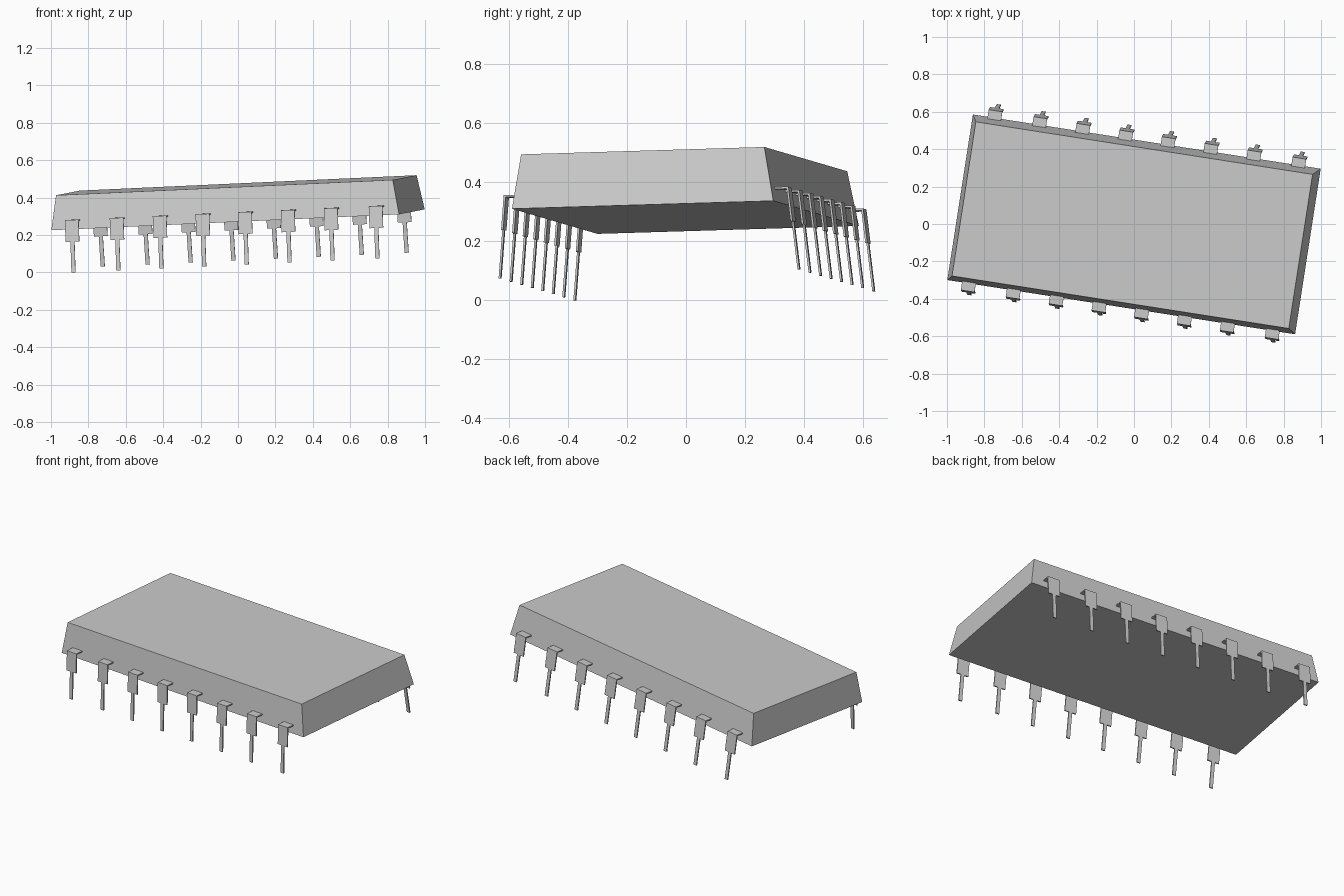
import bpy, bmesh, math
from mathutils import Matrix, Vector

if "Cube" in bpy.data.objects:
    bpy.data.objects.remove(bpy.data.objects["Cube"])

# Slightly tilted frame that the whole chip sits in
ax_u = Vector((1.86, -0.29, 0.085)).normalized()
ax_n = ax_u.cross(Vector((0.14, 0.885, 0.027))).normalized()
ax_v = ax_n.cross(ax_u)
FRAME = Matrix((ax_u, ax_v, ax_n)).transposed().to_4x4()
FRAME.translation = (0, -0.002, 0.281)

grey = bpy.data.materials.new("light_grey")
grey.diffuse_color = (0.6, 0.6, 0.6, 1)
grey.use_nodes = True
grey.node_tree.nodes["Principled BSDF"].inputs["Base Color"].default_value = grey.diffuse_color


def make_object(name, bm, matrix):
    bmesh.ops.recalc_face_normals(bm, faces=bm.faces)
    mesh = bpy.data.meshes.new(name)
    bm.to_mesh(mesh)
    bm.free()
    mesh.materials.append(grey)
    obj = bpy.data.objects.new(name, mesh)
    obj.matrix_world = matrix
    bpy.context.collection.objects.link(obj)
    return obj


def loft(bm, ring_a, ring_b):
    """Closed solid between two matching outlines."""
    a = [bm.verts.new(p) for p in ring_a]
    b = [bm.verts.new(p) for p in ring_b]
    bm.faces.new(a[::-1])
    bm.faces.new(b)
    for i in range(len(a)):
        j = (i + 1) % len(a)
        bm.faces.new((a[i], a[j], b[j], b[i]))


def rect(hx, hy, z):
    return [(-hx, -hy, z), (hx, -hy, z), (hx, hy, z), (-hx, hy, z)]


# Tapered body
bm = bmesh.new()
loft(bm, rect(0.942, 0.448, 0), rect(0.912, 0.417, 0.185))
make_object("chip_body", bm, FRAME)

# Leg dimensions
TOP, SHOULDER, TIP = 0.051, -0.066, -0.229
WIDE, THIN, THICK = 0.037, 0.011, 0.007


def blade_y(z):
    """Outer face of the leg, leaning outward toward the tip."""
    return -0.488 - 0.028 * (TOP - z) / (TOP - TIP)


def make_leg(name, x, turn):
    bm = bmesh.new()
    # flat shelf leaving the body
    shelf = [(-WIDE, -0.488), (WIDE, -0.488), (WIDE, -0.42), (-WIDE, -0.42)]
    loft(bm, [(px, py, TOP - THICK) for px, py in shelf],
         [(px, py, TOP) for px, py in shelf])
    # wide blade narrowing to a thin prong
    outline = [(-WIDE, TOP), (-WIDE, SHOULDER), (-THIN, SHOULDER), (-THIN, TIP),
               (THIN, TIP), (THIN, SHOULDER), (WIDE, SHOULDER), (WIDE, TOP)]
    loft(bm, [(px, blade_y(pz), pz) for px, pz in outline],
         [(px, blade_y(pz) + THICK, pz) for px, pz in outline])
    place = Matrix.Rotation(turn, 4, 'Z') @ Matrix.Translation((x, 0, 0))
    make_object(name, bm, FRAME @ place)


# Two rows of eight legs
for i, x in enumerate((0.115, 0.347, 0.58, 0.823)):
    for s in (-1, 1):
        side = "left" if s < 0 else "right"
        make_leg(f"front_leg_{side}_{i + 1}", s * x, 0)
        make_leg(f"back_leg_{side}_{i + 1}", -s * x, math.pi)
